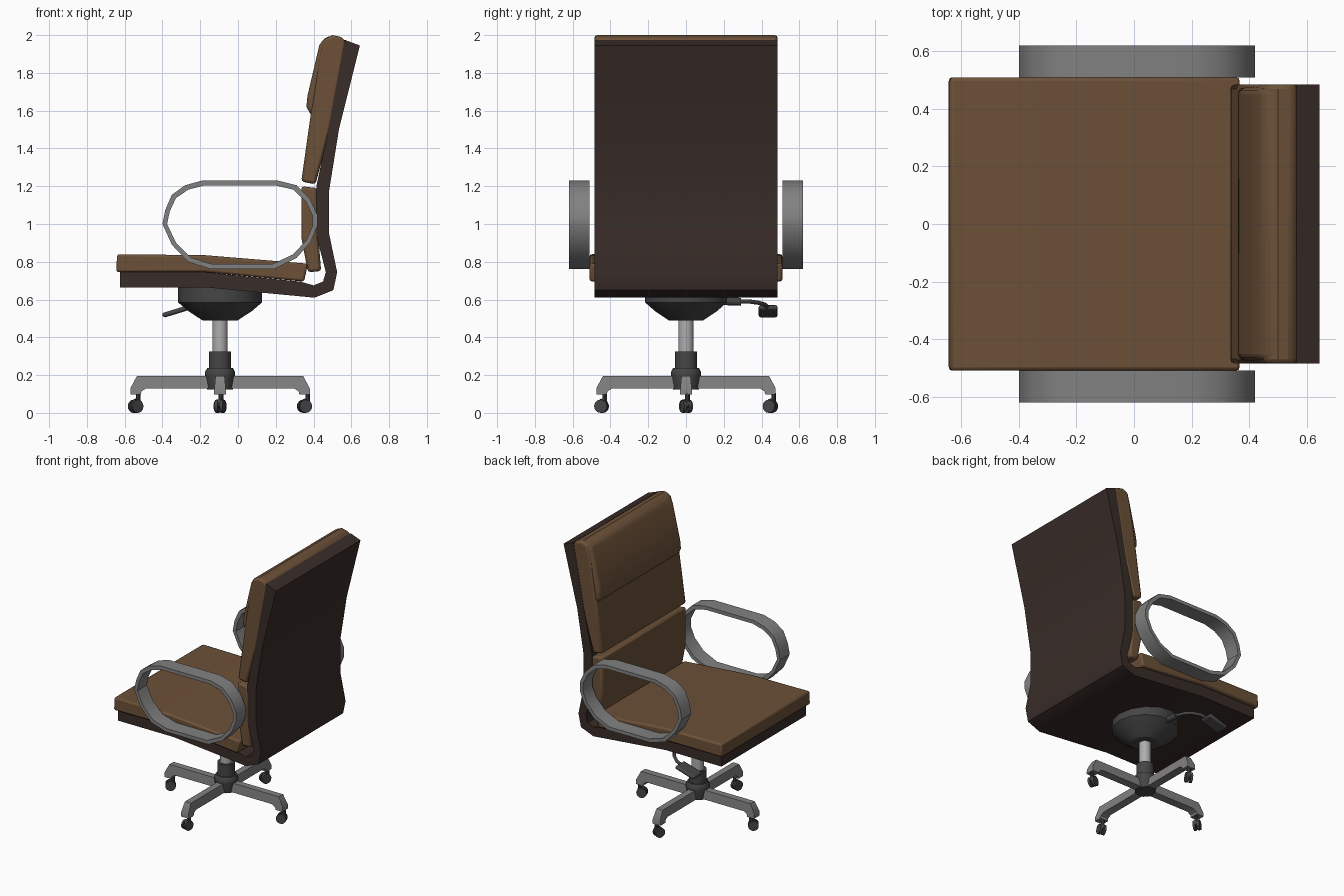
import bpy, bmesh, math
from mathutils import Matrix, Vector

if "Cube" in bpy.data.objects:
    bpy.data.objects.remove(bpy.data.objects["Cube"])


def material(name, r, g, b):
    m = bpy.data.materials.new(name)
    m.diffuse_color = (r, g, b, 1)
    m.use_nodes = True
    m.node_tree.nodes["Principled BSDF"].inputs["Base Color"].default_value = m.diffuse_color
    return m


LEATHER = material("brown_leather", 0.15, 0.082, 0.04)
SHELL = material("dark_shell", 0.04, 0.025, 0.021)
METAL = material("grey_metal", 0.22, 0.22, 0.22)
DARK = material("dark_plastic", 0.06, 0.06, 0.06)
CHROME = material("piston_metal", 0.42, 0.42, 0.42)
CX = -0.095  # swivel axis


def finish(name, bm, mat, bevel=0, segs=2, angle=35):
    bmesh.ops.recalc_face_normals(bm, faces=bm.faces)
    me = bpy.data.meshes.new(name)
    bm.to_mesh(me)
    bm.free()
    ob = bpy.data.objects.new(name, me)
    bpy.context.collection.objects.link(ob)
    me.materials.append(mat)
    if bevel:
        md = ob.modifiers.new("bevel", "BEVEL")
        md.width, md.segments = bevel, segs
        md.limit_method, md.angle_limit = "ANGLE", math.radians(40)
    bpy.ops.object.select_all(action="DESELECT")
    bpy.context.view_layer.objects.active = ob
    ob.select_set(True)
    bpy.ops.object.shade_smooth_by_angle(angle=math.radians(angle))
    return ob


def extrude(name, pts, half, mat, bevel=0, segs=2):
    """Extrude an x-z profile symmetrically along y."""
    bm = bmesh.new()
    face = bm.faces.new([bm.verts.new((x, -half, z)) for x, z in pts])
    out = bmesh.ops.extrude_face_region(bm, geom=[face])["geom"]
    bmesh.ops.translate(bm, vec=(0, 2 * half, 0),
                        verts=[v for v in out if isinstance(v, bmesh.types.BMVert)])
    return finish(name, bm, mat, bevel, segs)


def lathe(name, prof, n, mat):
    """Revolve an (r, z) profile about the swivel axis, with closed ends."""
    bm = bmesh.new()
    rings = [[bm.verts.new((CX + r * math.cos(2 * math.pi * i / n),
                            r * math.sin(2 * math.pi * i / n), z)) for i in range(n)]
             for r, z in prof]
    for a, b in zip(rings, rings[1:]):
        for i in range(n):
            bm.faces.new((a[i], a[(i + 1) % n], b[(i + 1) % n], b[i]))
    bm.faces.new(rings[0])
    bm.faces.new(rings[-1])
    return finish(name, bm, mat, angle=32)


# Bent shell under the seat and behind the back
extrude("shell", [(-0.625, 0.665), (-0.175, 0.665), (0.405, 0.61), (0.505, 0.65), (0.525, 0.745),
                  (0.483, 0.945), (0.483, 1.18), (0.535, 1.505), (0.645, 1.945), (0.565, 1.975),
                  (0.48, 1.505), (0.415, 1.2), (0.415, 0.94), (0.465, 0.745), (0.45, 0.695),
                  (0.40, 0.675), (0.33, 0.695), (-0.175, 0.745), (-0.625, 0.745)], 0.485, SHELL)

# Cushions
extrude("seat_cushion", [(-0.645, 0.745), (-0.175, 0.745), (0.35, 0.695), (0.37, 0.79),
                         (-0.175, 0.835), (-0.64, 0.84)], 0.51, LEATHER, 0.012)
extrude("lower_back_cushion", [(0.37, 0.745), (0.44, 0.75), (0.425, 0.94), (0.42, 1.19),
                               (0.335, 1.2), (0.335, 0.93)], 0.485, LEATHER, 0.015)
extrude("upper_back_cushion", [(0.335, 1.225), (0.41, 1.21), (0.49, 1.505), (0.573, 1.96),
                               (0.55, 1.99), (0.50, 2.0), (0.455, 1.98), (0.435, 1.9),
                               (0.385, 1.58)], 0.485, LEATHER, 0.015)
extrude("headrest_pad", [(0.39, 1.57), (0.362, 1.62), (0.368, 1.68), (0.43, 1.945), (0.455, 1.985),
                         (0.505, 2.0), (0.54, 1.97), (0.46, 1.6)], 0.475, LEATHER, 0.025, 3)

# Armrest loops
OVAL = [(-0.19, 1.23), (0.21, 1.23), (0.31, 1.205), (0.38, 1.135), (0.42, 1.05), (0.42, 0.99),
        (0.385, 0.905), (0.31, 0.82), (0.195, 0.763), (-0.15, 0.763), (-0.265, 0.80),
        (-0.35, 0.89), (-0.40, 1.0), (-0.385, 1.075), (-0.35, 1.155), (-0.28, 1.205)]
INNER = [(0.01 + (x - 0.01) * 0.94, 0.9965 + (z - 0.9965) * 0.89) for x, z in OVAL]
for side, s in (("right", 1), ("left", -1)):
    bm = bmesh.new()
    loops = [[bm.verts.new((x, s * y, z)) for x, z in pts]
             for pts, y in ((OVAL, 0.51), (OVAL, 0.62), (INNER, 0.62), (INNER, 0.51))]
    n = len(OVAL)
    for k in range(4):
        a, b = loops[k], loops[(k + 1) % 4]
        for i in range(n):
            bm.faces.new((a[i], a[(i + 1) % n], b[(i + 1) % n], b[i]))
    finish(side + "_armrest", bm, METAL)

# Swivel column
lathe("seat_mount", [(0.222, 0.68), (0.222, 0.585), (0.17, 0.54), (0.093, 0.49)], 14, DARK)
lathe("gas_piston", [(0.04, 0.31), (0.04, 0.5)], 20, CHROME)
lathe("column_sleeve", [(0.058, 0.22), (0.058, 0.325)], 16, DARK)
lathe("base_hub", [(0.068, 0.125), (0.08, 0.2), (0.08, 0.215), (0.068, 0.238)], 12, DARK)

# Four legs, each with a caster turned its own way
LEG = [(0.04, 0.195), (0.44, 0.195), (0.475, 0.13), (0.475, 0.098), (0.42, 0.098),
       (0.415, 0.115), (0.39, 0.13), (0.04, 0.13)]
for i, turn in enumerate((20, 65, 35, 75)):
    a = i * math.pi / 2
    place = Matrix.Translation((CX, 0, 0)) @ Matrix.Rotation(a, 4, "Z")
    bm = bmesh.new()
    sides = [[bm.verts.new((r, s * (0.024 + (0.195 - z) * 0.09), z)) for r, z in LEG]
             for s in (-1, 1)]
    n = len(LEG)
    for k in range(n):
        bm.faces.new((sides[0][k], sides[0][(k + 1) % n], sides[1][(k + 1) % n], sides[1][k]))
    bm.faces.new(sides[0])
    bm.faces.new(sides[1])
    bm.transform(place)
    finish(f"base_leg_{i + 1}", bm, METAL)

    bm = bmesh.new()
    flat = Matrix.Rotation(math.pi / 2, 4, "X")
    for y in (-0.014, 0.014):  # twin wheels
        bmesh.ops.create_cone(bm, cap_ends=True, segments=16, radius1=0.035, radius2=0.035,
                              depth=0.016, matrix=Matrix.Translation((0, y, 0.035)) @ flat)
    bmesh.ops.create_cone(bm, cap_ends=True, segments=10, radius1=0.012, radius2=0.012,
                          depth=0.05, matrix=Matrix.Translation((0.018, 0, 0.08)))
    bmesh.ops.create_cone(bm, cap_ends=True, segments=12, radius1=0.026, radius2=0.026,
                          depth=0.012, matrix=Matrix.Translation((0.006, 0, 0.05)) @ flat)
    bm.transform(place @ Matrix.Translation((0.447, 0, 0))
                 @ Matrix.Rotation(math.radians(turn) - a, 4, "Z"))
    finish(f"caster_{i + 1}", bm, DARK)


# Height lever: socket, bent rod and paddle
def rod(name, pts, radius):
    cu = bpy.data.curves.new(name, "CURVE")
    cu.dimensions, cu.bevel_depth, cu.bevel_resolution, cu.use_fill_caps = "3D", radius, 2, True
    sp = cu.splines.new("POLY")
    sp.points.add(len(pts) - 1)
    for p, co in zip(sp.points, pts):
        p.co = (*co, 1)
    cu.materials.append(DARK)
    bpy.context.collection.objects.link(bpy.data.objects.new(name, cu))


rod("lever_socket", [(-0.11, 0.12, 0.595), (-0.125, 0.29, 0.588)], 0.021)
rod("lever_rod", [(-0.125, 0.28, 0.59), (-0.145, 0.34, 0.589), (-0.175, 0.385, 0.583),
                  (-0.22, 0.42, 0.572), (-0.28, 0.432, 0.555)], 0.011)
bm = bmesh.new()
bmesh.ops.create_cube(bm, size=1, matrix=Matrix.Translation((-0.325, 0.435, 0.538))
                      @ Matrix.Rotation(math.radians(-17), 4, "Y")
                      @ Matrix.Diagonal((0.155, 0.1, 0.026, 1)))
finish("lever_paddle", bm, DARK, 0.011)
